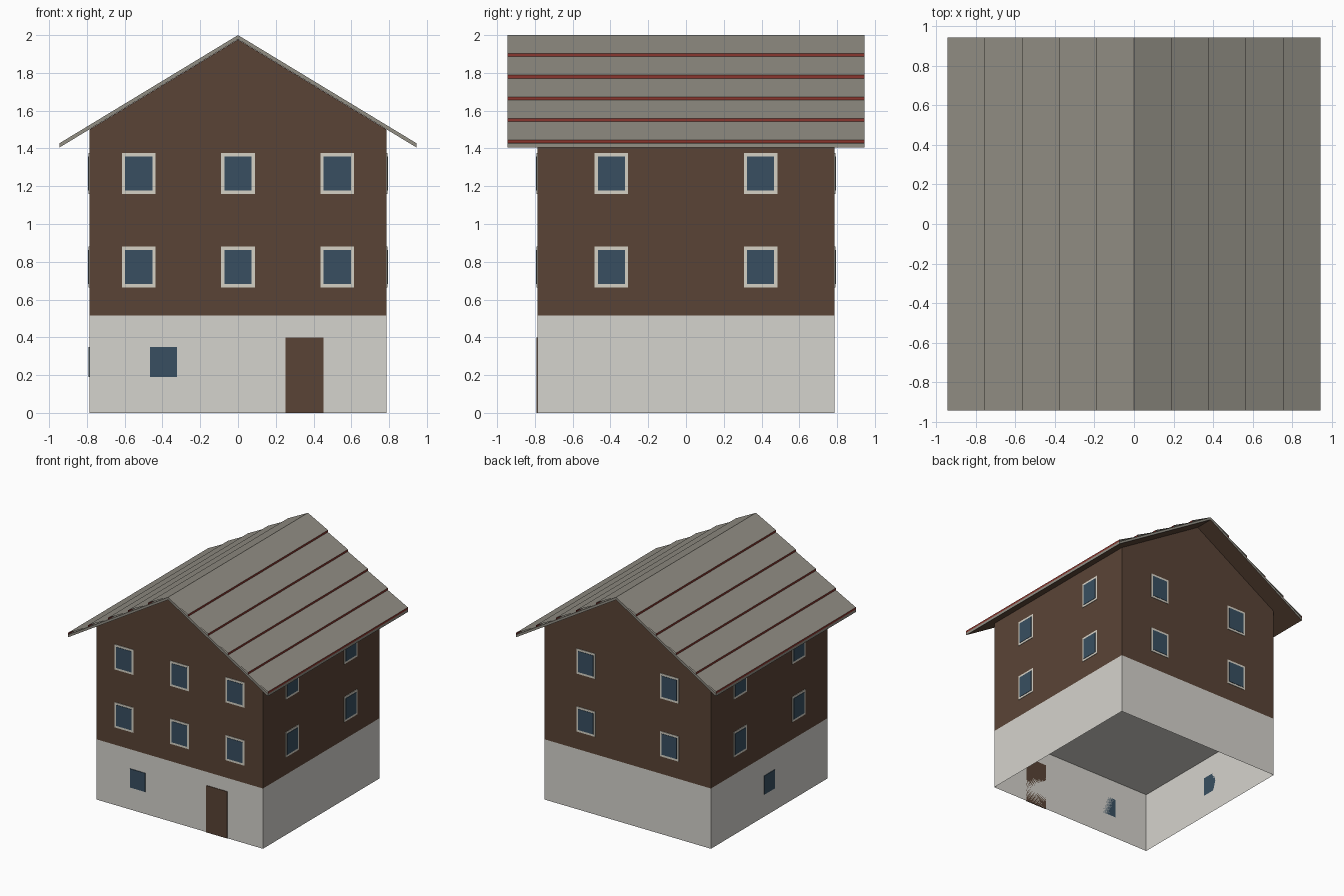
import bpy, bmesh

if "Cube" in bpy.data.objects:
    bpy.data.objects.remove(bpy.data.objects["Cube"])

W = 0.787          # half width of the house body
R = 0.945          # half size of the roof
BASE = 0.515       # top of the plaster storey
RIDGE = 2.0
N = 5              # shingle rows per slope
DROP = 0.1145      # height lost per row
SLOPE = N * DROP / R
THICK = 0.0225     # roof slab, measured vertically


def material(name, rgb):
    lin = [((c / 255 + 0.055) / 1.055) ** 2.4 for c in rgb]
    m = bpy.data.materials.new(name)
    m.diffuse_color = (*lin, 1)
    m.use_nodes = True
    m.node_tree.nodes["Principled BSDF"].inputs["Base Color"].default_value = m.diffuse_color
    return m


PLASTER = material("plaster", (213, 211, 205))
TIMBER = material("brown timber", (90, 68, 54))
GLASS = material("blue glass", (56, 79, 97))
FRAME = material("cream frame", (213, 209, 197))
SLATE = material("grey roof", (146, 142, 132))
RED = material("dark red", (138, 54, 46))


def make(name, bm, mats):
    me = bpy.data.meshes.new(name)
    bm.to_mesh(me)
    bm.free()
    for m in mats:
        me.materials.append(m)
    ob = bpy.data.objects.new(name, me)
    bpy.context.collection.objects.link(ob)
    return ob


def extrude(name, pts, half, mats, caps=True, closed=False, rule=None):
    """Extrude a clockwise (x, z) profile along y; rule(normal) picks the colour."""
    bm = bmesh.new()
    f = [bm.verts.new((x, -half, z)) for x, z in pts]
    b = [bm.verts.new((x, half, z)) for x, z in pts]
    n = len(pts)
    for i in range(n if closed else n - 1):
        j = (i + 1) % n
        bm.faces.new((f[i], f[j], b[j], b[i]))
    if caps:
        bm.faces.new(f[::-1])
        bm.faces.new(b)
    bm.normal_update()
    if rule:
        for face in bm.faces:
            face.material_index = rule(face.normal)
    return make(name, bm, mats)


def plate(name, side, u, z0, z1, width, mat, depth):
    """Thin plate on a wall; u is the world x or y of its centre."""
    bm = bmesh.new()
    bmesh.ops.create_cube(bm, size=1)
    axis = 1 if side in ("front", "back") else 0
    sign = -1 if side in ("front", "left") else 1
    size, loc = [width, width, z1 - z0], [u, u, (z0 + z1) / 2]
    size[axis], loc[axis] = depth, sign * (W + depth / 2)
    bmesh.ops.scale(bm, vec=size, verts=bm.verts)
    bmesh.ops.translate(bm, vec=loc, verts=bm.verts)
    make(name, bm, [mat])


# Plaster storey, open underneath
extrude("base_storey", [(-W, 0), (-W, BASE), (W, BASE), (W, 0)], W, [PLASTER])

# Timber storeys with gables
eave = RIDGE - THICK - 0.001 - SLOPE * W
extrude("timber_walls", [(-W, BASE), (-W, eave), (0, RIDGE - THICK - 0.001),
                         (W, eave), (W, BASE)], W, [TIMBER])

# Roof slab, timber underneath
low = RIDGE - N * DROP
extrude("roof_slab", [(-R, low - THICK), (-R, low), (0, RIDGE), (R, low),
                      (R, low - THICK), (0, RIDGE - THICK)], R, [SLATE, TIMBER],
        closed=True, rule=lambda n: int(n.z < -0.3))

# Lapped shingle rows with red risers, mirrored to the other slope
rows = [(0, RIDGE)]
for i in range(1, N + 1):
    z = RIDGE - i * DROP
    rows += [(i * R / N, z + 0.017), (i * R / N, z)]
shingles = extrude("roof_shingles", rows, R, [SLATE, RED], caps=False,
                   rule=lambda n: int(n.x > 0.9))
shingles.modifiers.new("mirror", "MIRROR")

# Framed windows on the two timber storeys
columns = {"front": (-0.525, 0, 0.525), "back": (-0.395, 0.395),
           "left": (-0.395, 0.395), "right": (-0.395, 0.395)}
for side, us in columns.items():
    for u in us:
        for z in (0.665, 1.16):
            plate(side + "_window_frame", side, u, z, z + 0.215, 0.178, FRAME, 0.004)
            plate(side + "_window_glass", side, u, z + 0.018, z + 0.197, 0.144, GLASS, 0.007)

# Basement windows and door
plate("front_basement_window", "front", -0.395, 0.19, 0.35, 0.143, GLASS, 0.005)
plate("left_basement_window", "left", 0, 0.19, 0.35, 0.143, GLASS, 0.005)
plate("door", "front", 0.352, 0, 0.4, 0.2, TIMBER, 0.005)
